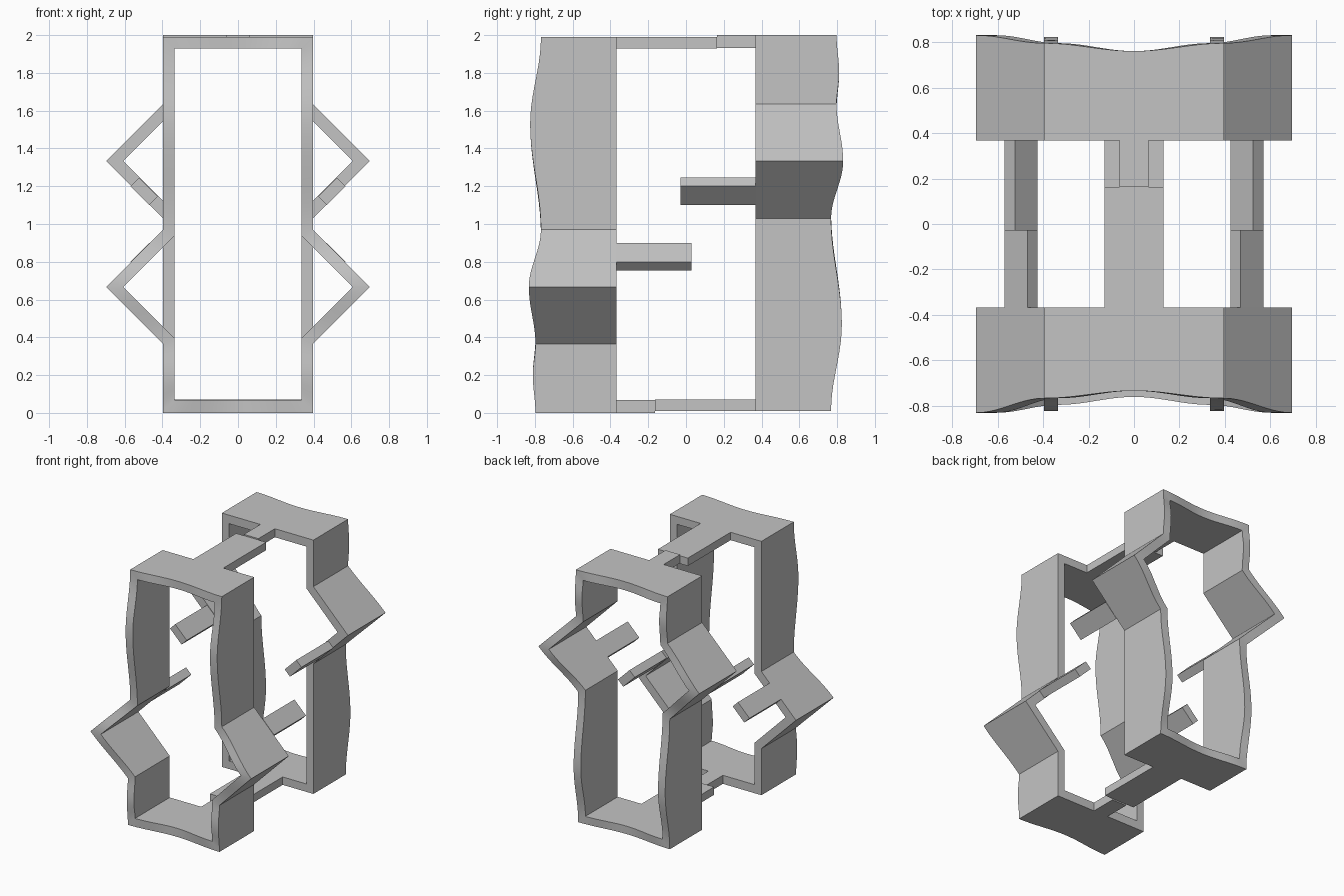
import bpy, bmesh, math
from mathutils import Matrix

if "Cube" in bpy.data.objects:
    bpy.data.objects.remove(bpy.data.objects["Cube"], do_unlink=True)

grey = bpy.data.materials.new("plain grey")
grey.use_nodes = True
colour = (0.55, 0.55, 0.55, 1)
grey.diffuse_color = colour
grey.node_tree.nodes["Principled BSDF"].inputs["Base Color"].default_value = colour

BACK = -0.367      # flat inner edge of the band
STEPS = 10
# half turn about the x axis through mid height: front half -> rear half
FLIP = (Matrix.Translation((0, 0, 1)) @ Matrix.Rotation(math.pi, 4, 'X')
        @ Matrix.Translation((0, 0, -1)))

# outer x, outer z, inner x, inner z, wavy edge y: top centre to bottom centre
KEYS = [
    (0, 1.99, 0, 1.928, -0.735),
    (0.397, 1.99, 0.335, 1.928, -0.768),
    (0.397, 1.53, 0.335, 1.53, -0.825),
    (0.397, 0.97, 0.335, 0.94, -0.768),
    (0.697, 0.667, 0.607, 0.667, -0.832),
    (0.397, 0.365, 0.335, 0.393, -0.797),
    (0.397, 0.2, 0.335, 0.2, -0.811),
    (0.397, 0, 0.335, 0.067, -0.797),
    (0, 0, 0, 0.067, -0.762),
]


def finish(name, bm, flip):
    bmesh.ops.recalc_face_normals(bm, faces=bm.faces)
    mesh = bpy.data.meshes.new(name)
    bm.to_mesh(mesh)
    bm.free()
    if flip:
        mesh.transform(FLIP)
    mesh.materials.append(grey)
    obj = bpy.data.objects.new(name, mesh)
    bpy.context.collection.objects.link(obj)
    return obj


def band(name, flip):
    """Closed strip with a flat inner edge and a wavy outer edge."""
    half = []
    for a, b in zip(KEYS, KEYS[1:]):
        for i in range(STEPS):
            t = i / STEPS
            p = [u + (v - u) * t for u, v in zip(a, b)]
            ease = (1 - math.cos(math.pi * t)) / 2
            p[4] = a[4] + (b[4] - a[4]) * ease
            half.append(p)
    half.append(list(KEYS[-1]))
    loop = half + [[-p[0], p[1], -p[2], p[3], p[4]] for p in half[-2:0:-1]]

    bm = bmesh.new()
    rings = [[bm.verts.new(c) for c in ((ox, BACK, oz), (ix, BACK, iz),
                                        (ix, y, iz), (ox, y, oz))]
             for ox, oz, ix, iz, y in loop]
    for r, s in zip(rings, rings[1:] + rings[:1]):
        for k in range(4):
            n = (k + 1) % 4
            bm.faces.new((r[k], r[n], s[n], s[k]))
    obj = finish(name, bm, flip)
    bpy.ops.object.select_all(action='DESELECT')
    obj.select_set(True)
    bpy.context.view_layer.objects.active = obj
    bpy.ops.object.shade_smooth_by_angle(angle=math.radians(25))


def tab(name, section, reach, flip):
    """Straight tongue: an x-z section extruded from the band to y = reach."""
    bm = bmesh.new()
    face = bm.faces.new([bm.verts.new((x, BACK, z)) for x, z in section])
    new = bmesh.ops.extrude_face_region(bm, geom=[face])["geom"]
    verts = [v for v in new if isinstance(v, bmesh.types.BMVert)]
    bmesh.ops.translate(bm, verts=verts, vec=(0, reach - BACK, 0))
    finish(name, bm, flip)


def rect(w, z0, z1):
    return [(-w, z0), (w, z0), (w, z1), (-w, z1)]


SLANT = [(0.47, 0.9), (0.57, 0.8), (0.525, 0.755), (0.425, 0.855)]

for label, flip in (("front", False), ("rear", True)):
    band(label + "_band", flip)
    # wide and narrow tongues on the end panels
    tab(label + "_wide_tab", rect(0.13, 1.928, 1.99), 0.163, flip)
    tab(label + "_narrow_tab", rect(0.063, 0, 0.067), -0.163, flip)
    # slanted tongues on the bent side panels
    for side, s in (("left", 1), ("right", -1)):
        tab(f"{label}_{side}_side_tab", [(s * x, z) for x, z in SLANT], 0.028, flip)
